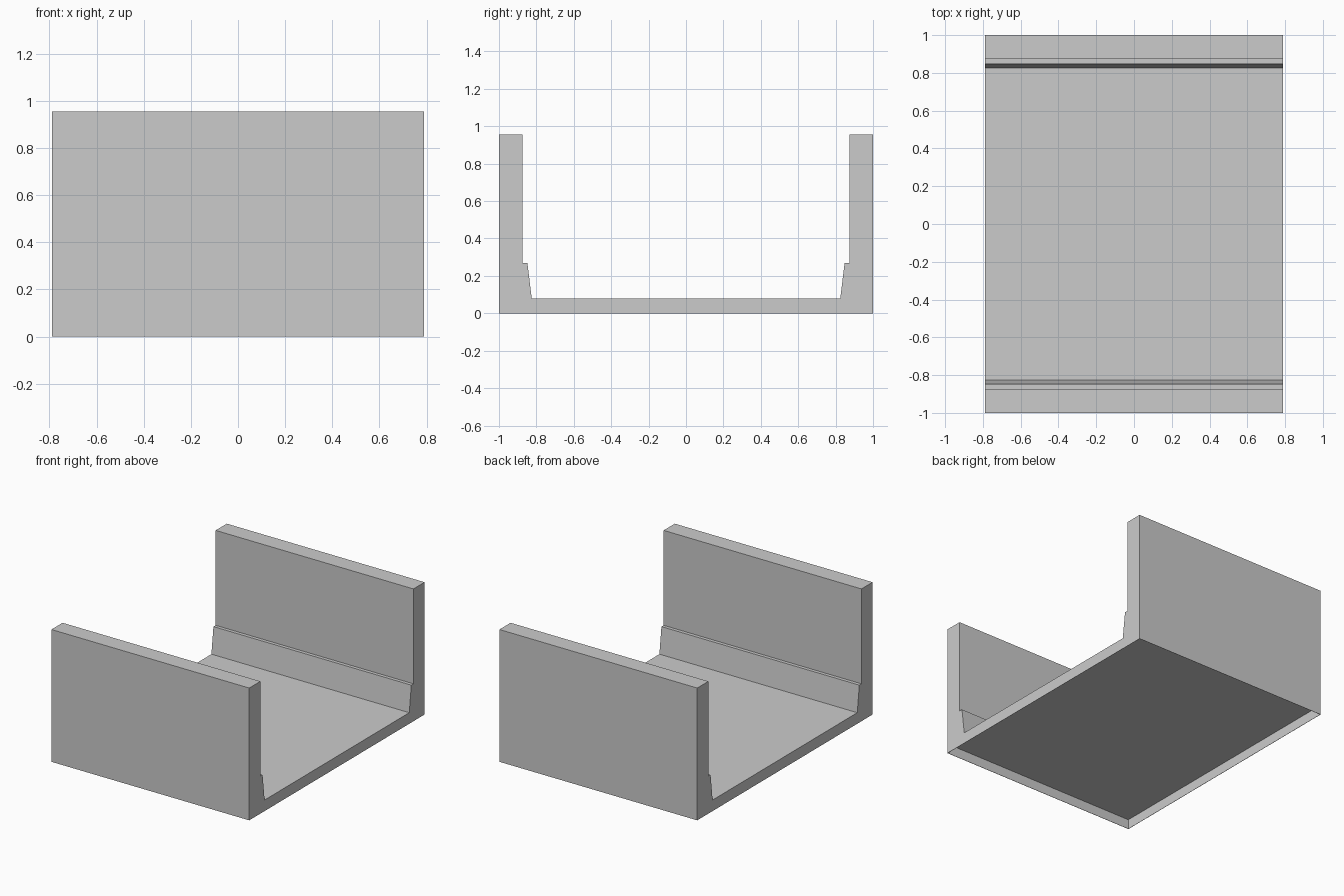
import bpy, bmesh

if "Cube" in bpy.data.objects:
    bpy.data.objects.remove(bpy.data.objects["Cube"])

HALF_X = 0.79

# right half of the channel cross-section (y, z), mirrored to the left
half = [(1.0, 0.0), (1.0, 0.955), (0.873, 0.955), (0.873, 0.27),
        (0.848, 0.27), (0.825, 0.08)]
profile = half + [(-y, z) for y, z in reversed(half)]

bm = bmesh.new()
end = bm.faces.new([bm.verts.new((-HALF_X, y, z)) for y, z in profile])

# extrude the section along x
ext = bmesh.ops.extrude_face_region(bm, geom=[end], use_keep_orig=True)
new_verts = [g for g in ext["geom"] if isinstance(g, bmesh.types.BMVert)]
bmesh.ops.translate(bm, verts=new_verts, vec=(2 * HALF_X, 0, 0))
bmesh.ops.recalc_face_normals(bm, faces=bm.faces)

# shallow hollow underneath, leaving a thin rim
bottom = [f for f in bm.faces if all(abs(v.co.z) < 1e-5 for v in f.verts)]
bmesh.ops.inset_region(bm, faces=bottom, thickness=0.003)
bmesh.ops.inset_region(bm, faces=bottom, thickness=0.0005)
bmesh.ops.translate(bm, verts=list({v for f in bottom for v in f.verts}),
                    vec=(0, 0, 0.07))

mesh = bpy.data.meshes.new("channel_section")
bm.to_mesh(mesh)
bm.free()
bpy.context.collection.objects.link(bpy.data.objects.new("channel_section", mesh))
